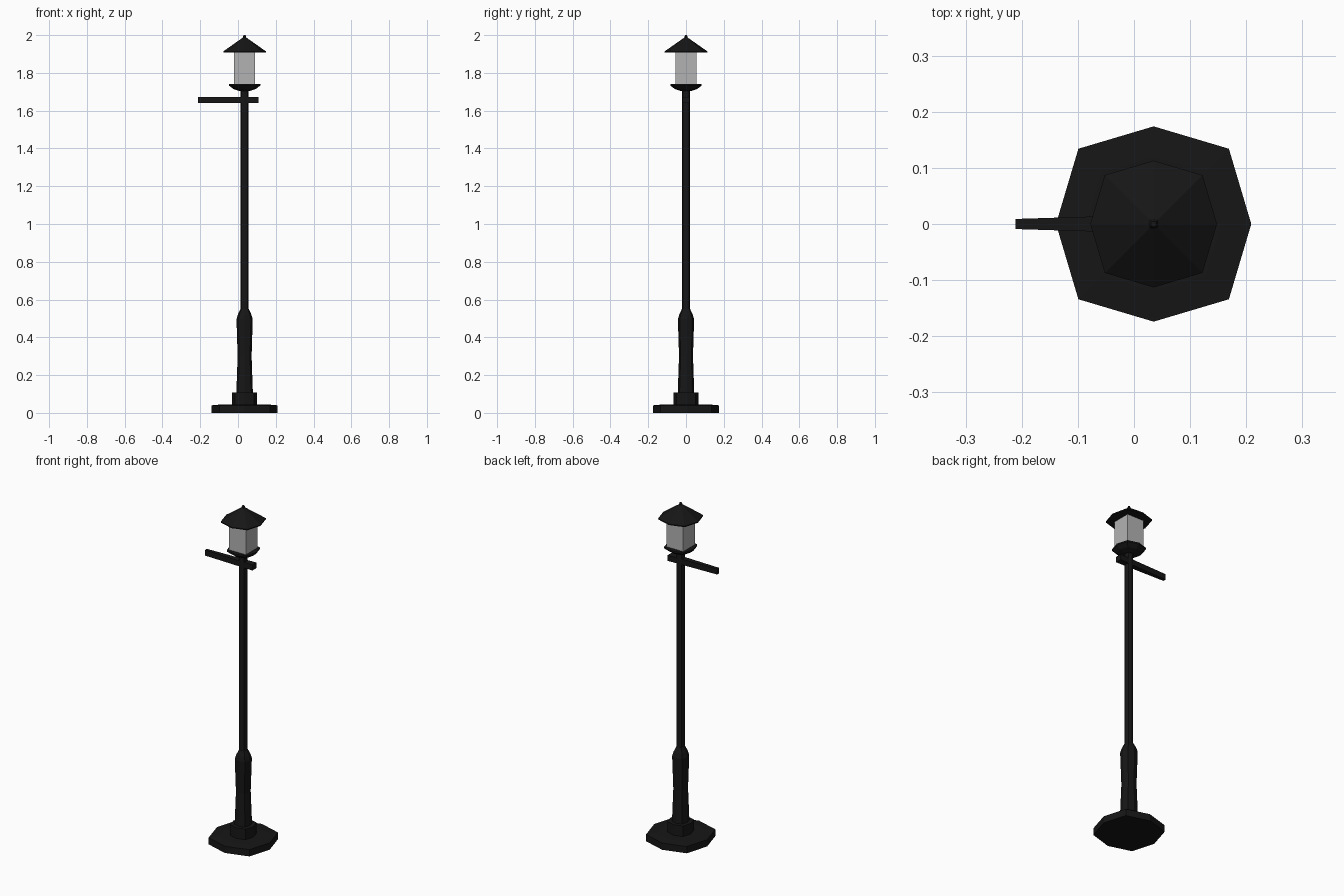
import bpy, bmesh, math

if "Cube" in bpy.data.objects:
    bpy.data.objects.remove(bpy.data.objects["Cube"])

CX = 0.035  # pole axis


def paint(name, col):
    m = bpy.data.materials.new(name)
    m.diffuse_color = (*col, 1)
    m.use_nodes = True
    m.node_tree.nodes["Principled BSDF"].inputs["Base Color"].default_value = m.diffuse_color
    return m


iron = paint("black_iron", (0.008, 0.008, 0.008))
glass = paint("frosted_glass", (0.45, 0.45, 0.45))


def finish(bm, name, mat):
    bmesh.ops.recalc_face_normals(bm, faces=bm.faces)
    me = bpy.data.meshes.new(name)
    bm.to_mesh(me)
    bm.free()
    me.materials.append(mat)
    ob = bpy.data.objects.new(name, me)
    bpy.context.collection.objects.link(ob)
    return ob


def lathe(name, profile, mat=iron, n=8, turn=0.0, diag=1.09):
    """Stack of polygon rings; profile holds (radius, z). Odd corners sit a little further out."""
    bm = bmesh.new()
    rings = []
    for r, z in profile:
        ring = []
        for i in range(n):
            a = 2 * math.pi * i / n + turn
            k = r * (diag if i % 2 else 1)
            ring.append(bm.verts.new((CX + k * math.cos(a), k * math.sin(a), z)))
        rings.append(ring)
    for lo, hi in zip(rings, rings[1:]):
        for i in range(n):
            j = (i + 1) % n
            bm.faces.new((lo[i], lo[j], hi[j], hi[i]))
    bm.faces.new(rings[0])
    bm.faces.new(rings[-1])
    return finish(bm, name, mat)


# Stepped foot
lathe("base_plate", [(0.174, 0), (0.174, 0.04), (0.12, 0.045), (0.06, 0.045)])
lathe("base_collar", [(0.066, 0.04), (0.066, 0.108)])

# Waisted lower column and slim pole
lathe("lower_column", [(0.044, 0.10), (0.037, 0.30), (0.043, 0.495),
                       (0.036, 0.52), (0.022, 0.55)])
lathe("pole", [(0.021, 0.54), (0.021, 1.715)])

# Lantern: bowl, square glass, roof with finial
lathe("lantern_bowl", [(0.03, 1.705), (0.06, 1.715), (0.083, 1.733), (0.083, 1.742)])
lathe("lantern_glass", [(0.055 * math.sqrt(2), 1.735), (0.055 * math.sqrt(2), 1.915)],
      glass, 4, math.pi / 4, 1)
lathe("lantern_roof", [(0.113, 1.908), (0.113, 1.914), (0.009, 1.987)])
lathe("roof_finial", [(0.006, 1.98), (0.009, 1.99), (0.005, 2.0)])

# Tapered ladder bar
bm = bmesh.new()
bmesh.ops.create_cube(bm, size=1)
for v in bm.verts:
    right = v.co.x > 0
    v.co = (0.108 if right else -0.211,
            v.co.y * (0.038 if right else 0.018),
            1.656 + v.co.z * 0.033)
finish(bm, "ladder_bar", iron)
